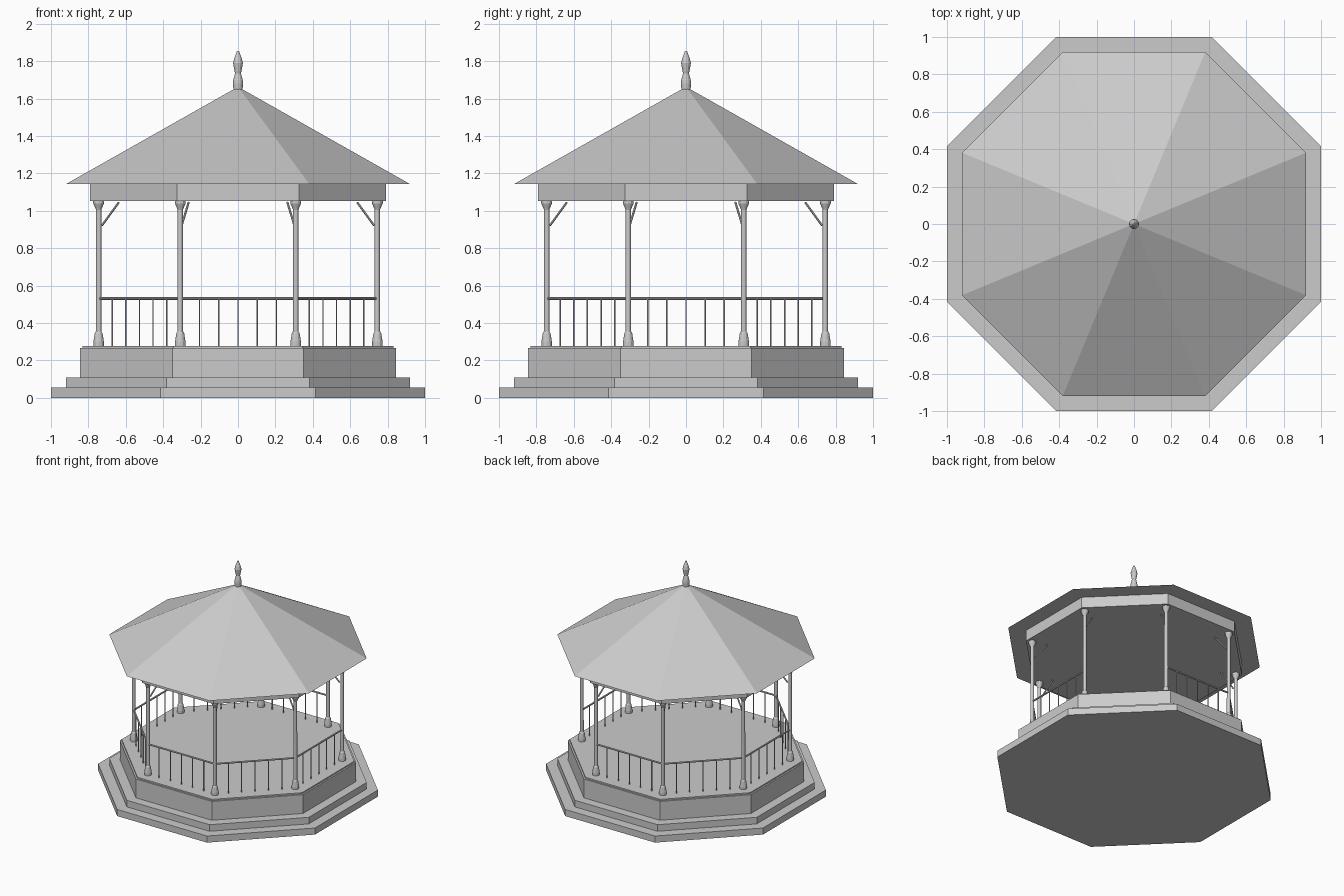
import bpy, bmesh
from math import pi, cos, sin
from mathutils import Vector

if "Cube" in bpy.data.objects:
    bpy.data.objects.remove(bpy.data.objects["Cube"])

K = 1 / cos(pi / 8)          # apothem -> corner radius of an octagon


def lathe(name, profile, sides=12, centre=(0, 0), turn=0.0):
    """Closed flat-faced solid turned around z from (radius, height) pairs."""
    bm = bmesh.new()
    rings = []
    for r, z in profile:
        if r == 0:
            rings.append([bm.verts.new((0, 0, z))])
        else:
            rings.append([bm.verts.new((r * cos(turn + 2 * pi * i / sides),
                                        r * sin(turn + 2 * pi * i / sides), z))
                          for i in range(sides)])
    for a, b in zip(rings, rings[1:]):
        for i in range(sides):
            j = (i + 1) % sides
            if len(b) == 1:
                bm.faces.new((a[i], a[j], b[0]))
            else:
                bm.faces.new((a[i], a[j], b[j], b[i]))
    bm.faces.new(rings[0][::-1])
    if len(rings[-1]) > 1:
        bm.faces.new(rings[-1])
    mesh = bpy.data.meshes.new(name)
    bm.to_mesh(mesh)
    bm.free()
    obj = bpy.data.objects.new(name, mesh)
    obj.location = (*centre, 0)
    bpy.context.collection.objects.link(obj)
    return obj


def octagon(name, apothem, z0, z1):
    return lathe(name, [(apothem * K, z0), (apothem * K, z1)], 8, turn=pi / 8)


def rod(name, p, q, r, sides=8):
    p, q = Vector(p), Vector(q)
    d = q - p
    bpy.ops.mesh.primitive_cylinder_add(vertices=sides, radius=r, depth=d.length,
                                        location=(p + q) / 2,
                                        rotation=d.to_track_quat('Z', 'Y').to_euler())
    bpy.context.object.name = name


# Stepped base and floor
octagon("lower_step", 1.0, 0, 0.055)
octagon("upper_step", 0.92, 0.055, 0.11)
octagon("platform", 0.845, 0.11, 0.267)
octagon("floor", 0.832, 0.267, 0.278)

# Frieze, roof and finial
octagon("frieze", 0.79, 1.052, 1.143)
lathe("roof", [(0.92 * K, 1.143), (0, 1.663)], 8, turn=pi / 8)
lathe("finial", [(0.024, 1.64), (0.027, 1.68), (0.025, 1.70), (0.016, 1.735),
                 (0.022, 1.765), (0.026, 1.79), (0.02, 1.815), (0.005, 1.855)])

# Posts with inward braces
POST_R = 0.745 * K
POST = [(0.028, 0.275), (0.028, 0.30), (0.021, 0.345), (0.015, 0.355),
        (0.014, 1.005), (0.018, 1.015), (0.029, 1.04), (0.029, 1.055)]


def corner(i, r=POST_R):
    a = pi / 8 + i * pi / 4
    return Vector((r * cos(a), r * sin(a), 0))


def up(v, z):
    return Vector((v.x, v.y, z))


for i in range(8):
    c = corner(i)
    lathe(f"post_{i}", POST, 12, (c.x, c.y))
    rod(f"brace_{i}", up(corner(i, 0.787), 0.922), up(corner(i, 0.69), 1.045), 0.006)

# Railings on every bay but the entrance (bay 0)
for i in range(1, 8):
    a, b = corner(i), corner(i + 1)
    rod(f"handrail_{i}", up(a, 0.531), up(b, 0.531), 0.007)
    for k in range(1, 6):
        p = a.lerp(b, k / 6)
        rod(f"baluster_{i}_{k}", up(p, 0.275), up(p, 0.531), 0.004, 6)
